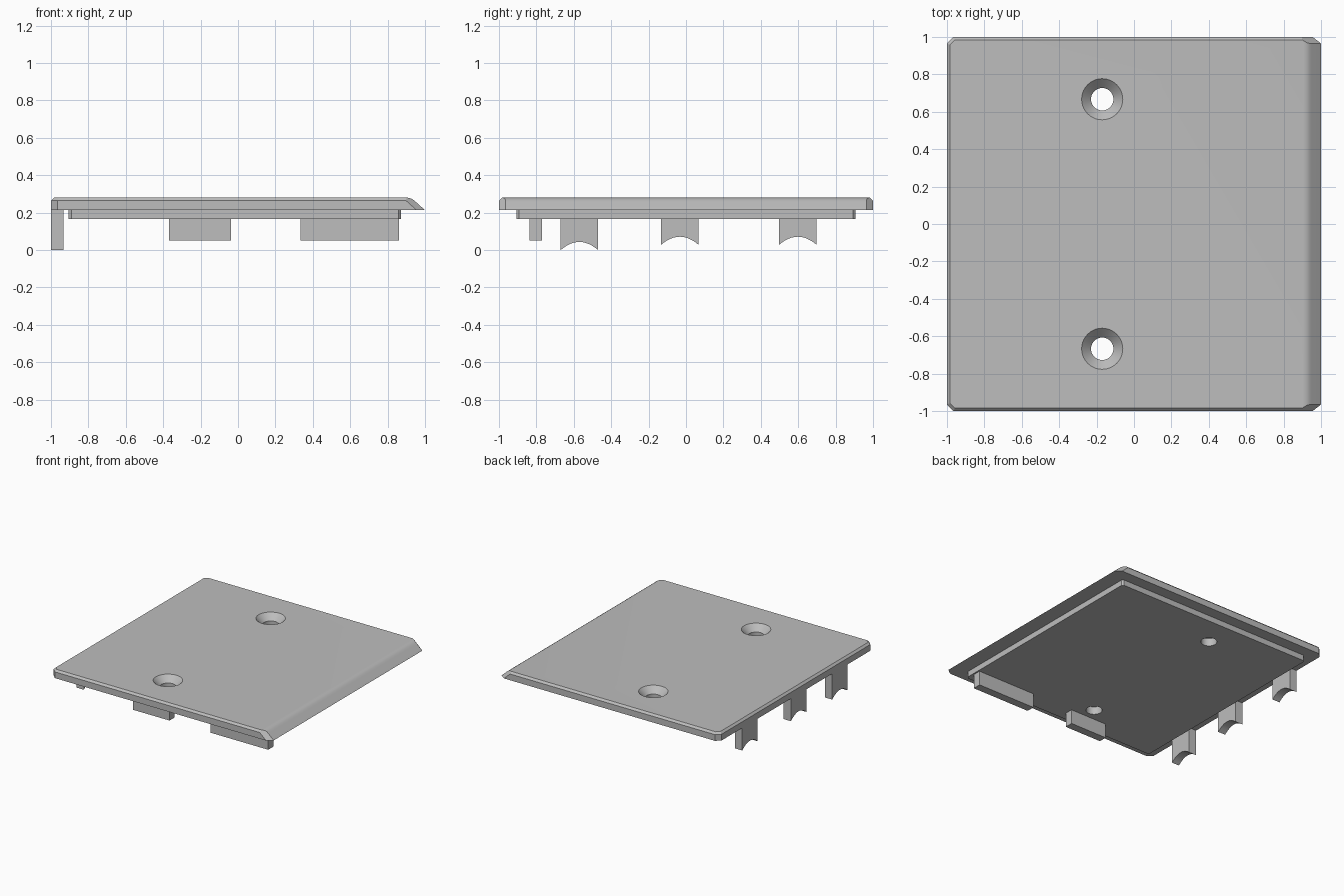
import bpy, bmesh, math
from mathutils import Vector

if "Cube" in bpy.data.objects:
    bpy.data.objects.remove(bpy.data.objects["Cube"], do_unlink=True)

GREY = (0.51, 0.51, 0.51, 1)
mat = bpy.data.materials.new("plain grey")
mat.use_nodes = True
mat.diffuse_color = GREY
mat.node_tree.nodes["Principled BSDF"].inputs["Base Color"].default_value = GREY


def finish(name, bm):
    bmesh.ops.recalc_face_normals(bm, faces=bm.faces)
    mesh = bpy.data.meshes.new(name)
    bm.to_mesh(mesh)
    bm.free()
    mesh.materials.append(mat)
    ob = bpy.data.objects.new(name, mesh)
    bpy.context.collection.objects.link(ob)
    return ob


def extrude(points, offset):
    bm = bmesh.new()
    face = bm.faces.new([bm.verts.new(p) for p in points])
    new = bmesh.ops.extrude_face_region(bm, geom=[face])["geom"]
    bmesh.ops.translate(bm, vec=offset, verts=[v for v in new if isinstance(v, bmesh.types.BMVert)])
    return bm


def box(name, x0, x1, y0, y1, z0, z1):
    bm = extrude([(x0, y0, z0), (x1, y0, z0), (x1, y1, z0), (x0, y1, z0)], (0, 0, z1 - z0))
    return finish(name, bm)


def slice_off(bm, point, normal):
    # Remove everything on the normal side and cap the cut
    geom = bm.verts[:] + bm.edges[:] + bm.faces[:]
    cut = bmesh.ops.bisect_plane(bm, geom=geom, plane_co=point, plane_no=Vector(normal).normalized(),
                                 clear_outer=True)["geom_cut"]
    bmesh.ops.holes_fill(bm, edges=[e for e in cut if isinstance(e, bmesh.types.BMEdge)], sides=0)


def boolean(target, tool, operation):
    mod = target.modifiers.new("cut", "BOOLEAN")
    mod.operation, mod.solver, mod.object = operation, "EXACT", tool
    bpy.context.view_layer.objects.active = target
    bpy.ops.object.modifier_apply(modifier=mod.name)
    bpy.data.objects.remove(tool, do_unlink=True)


# Cover plate: side profile with a rounded slope along the left edge
BOTTOM, TOP = 0.213, 0.28
profile = [(-1, BOTTOM), (1, BOTTOM), (0.95, 0.258), (0.938, 0.268),
           (0.924, 0.276), (0.905, TOP), (-1, TOP)]
bm = extrude([(x, -1, z) for x, z in profile], (0, 2, 0))
for s in (-1, 1):
    slice_off(bm, (-1, s * 0.965, 0), (-1, s, 0))
    along_slope = Vector((-0.05, 0, 0.045))
    across = Vector((-0.045, s * 0.035, 0))
    normal = along_slope.cross(across)
    normal *= s if normal.y > 0 else -s
    slice_off(bm, (1, s * 0.965, BOTTOM), normal)
    slice_off(bm, (0, s, 0.264), (0, s, 1))
    slice_off(bm, (-1, s * 0.965, 0.264), (-0.7, s * 0.7, 1))
slice_off(bm, (-1, 0, 0.264), (-1, 0, 1))
cover = finish("cover_plate", bm)

# Raised pad underneath with clipped corners
bm = extrude([(-0.905, -0.907, 0.167), (0.872, -0.907, 0.167),
              (0.872, 0.907, 0.167), (-0.905, 0.907, 0.167)], (0, 0, 0.06))
for sx, x in ((-1, -0.905), (1, 0.872)):
    for s in (-1, 1):
        slice_off(bm, (x, s * 0.892, 0), (sx, s, 0))
boolean(cover, finish("underside_pad", bm), "UNION")

# Countersunk screw holes
for s in (-1, 1):
    bm = bmesh.new()
    outline = [(0, 0.1), (0.06, 0.1), (0.06, 0.23), (0.11, TOP), (0.11, 0.32), (0, 0.32)]
    verts = [bm.verts.new((r, 0, z)) for r, z in outline]
    edges = [bm.edges.new(pair) for pair in zip(verts, verts[1:])]
    bmesh.ops.spin(bm, geom=verts + edges, axis=(0, 0, 1), cent=(0, 0, 0), angle=math.tau, steps=40)
    bmesh.ops.remove_doubles(bm, verts=bm.verts, dist=0.0005)
    bmesh.ops.translate(bm, vec=(-0.17, s * 0.667, 0), verts=bm.verts)
    boolean(cover, finish("hole_cutter", bm), "DIFFERENCE")

# Tabs along the front
box("front_tab_short", -0.37, -0.037, -0.837, -0.77, 0.05, 0.17)
box("front_tab_long", 0.335, 0.86, -0.837, -0.77, 0.05, 0.17)

# Arched legs along the right edge
for i, (y, z) in enumerate(((-0.57, 0.0), (-0.033, 0.028), (0.598, 0.028))):
    arch = []
    for k in range(13):
        t = k / 6 - 1
        arch.append((-1, y + 0.1 * t, z + 0.043 * (1 - t * t)))
    points = arch + [(-1, y + 0.1, 0.215), (-1, y - 0.1, 0.215)]
    finish(f"arched_leg_{i + 1}", extrude(points, (0.067, 0, 0)))

# Smooth the curved walls, keep hard edges
for ob in bpy.context.scene.objects:
    ob.select_set(ob.type == "MESH" and mat.name in ob.data.materials)
bpy.context.view_layer.objects.active = cover
bpy.ops.object.shade_smooth_by_angle(angle=math.radians(25))
